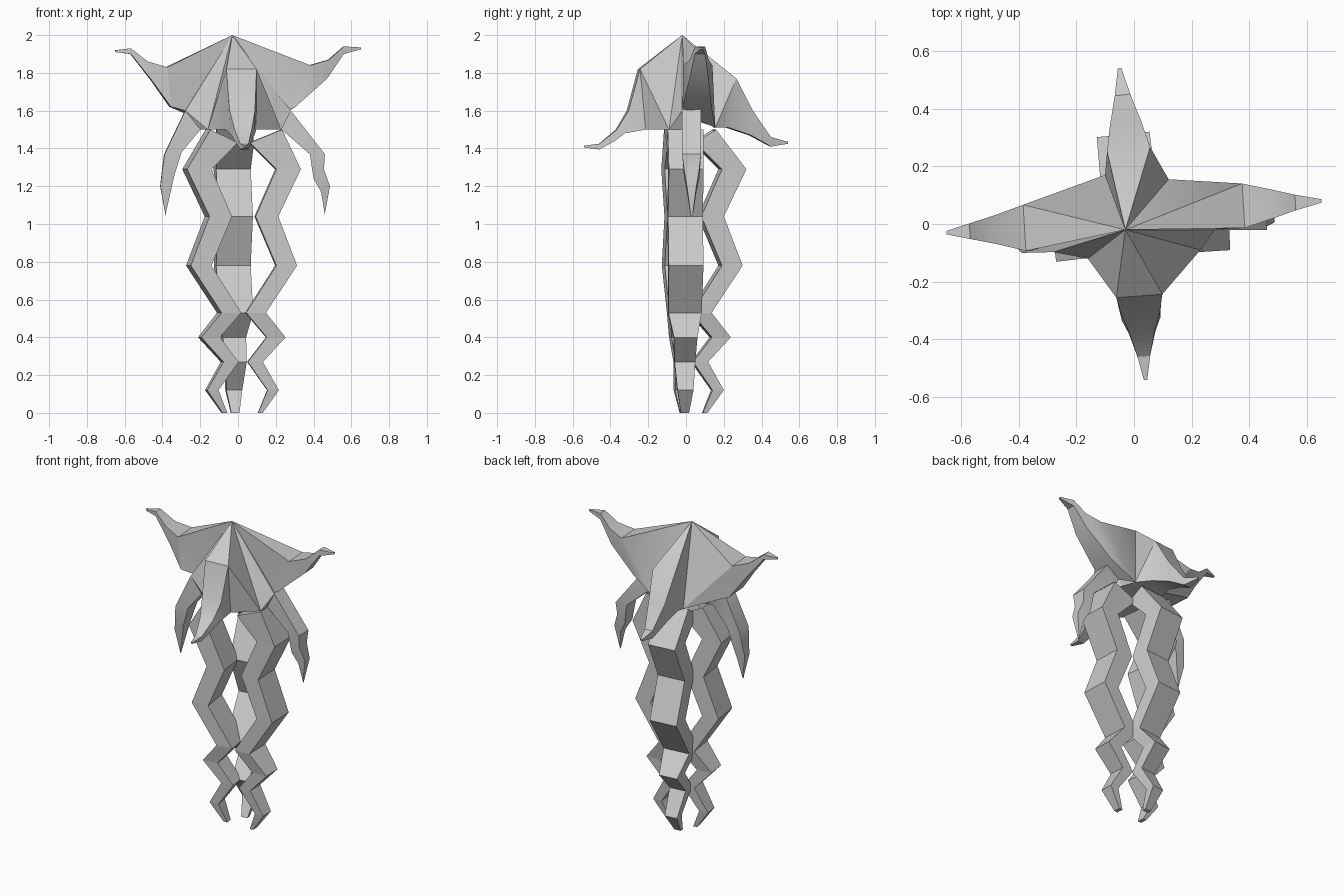
import bpy, bmesh, math
from mathutils import Vector

if "Cube" in bpy.data.objects:
    bpy.data.objects.remove(bpy.data.objects["Cube"])

APEX = Vector((-0.03, -0.02, 2.0))
# low points of the canopy between the spikes
FL, FR = Vector((-0.16, -0.12, 1.5)), Vector((0.23, -0.09, 1.5))
BL, BR = Vector((-0.10, 0.17, 1.51)), Vector((0.12, 0.155, 1.51))


def finish(name, bm, angle):
    bmesh.ops.recalc_face_normals(bm, faces=bm.faces)
    me = bpy.data.meshes.new(name)
    bm.to_mesh(me)
    bm.free()
    ob = bpy.data.objects.new(name, me)
    bpy.context.collection.objects.link(ob)
    if angle:
        bpy.ops.object.select_all(action='DESELECT')
        ob.select_set(True)
        bpy.context.view_layer.objects.active = ob
        bpy.ops.object.shade_smooth_by_angle(angle=math.radians(angle))


def loft(bm, rings):
    for a, b in zip(rings, rings[1:]):
        for i in range(4):
            j = (i + 1) % 4
            bm.faces.new((a[i], a[j], b[j], b[i]))
    bm.faces.new(rings[-1])


def ring(bm, base, out, top, bottom, hw):
    """Four corners: outer pair then inner pair, across the outward direction."""
    side = Vector((-out.y, out.x, 0))
    pts = []
    for (s, z), k in ((top, 1), (top, -1), (bottom, -1), (bottom, 1)):
        pts.append(bm.verts.new(base + out * s + side * hw * k + Vector((0, 0, z))))
    return pts


def spike(name, base, tip, left, right, stations):
    """Canopy arm fanning out from the apex; left/right are its valley points."""
    bm = bmesh.new()
    base = Vector((*base, 0))
    out = (Vector((tip[0], tip[1], 0)) - base)
    length = out.length
    out.normalize()
    rings = [ring(bm, base, out, (a, b), (c, d), w) for a, b, c, d, w in stations]
    rings.append(ring(bm, base, out, (length, tip[2] + .005), (length, tip[2] - .005), .006))
    loft(bm, rings)
    a, l, r = (bm.verts.new(p) for p in (APEX, left, right))
    tl, tr, br, bl = rings[0]
    for f in ((a, tl, tr), (a, l, tl), (l, bl, tl), (a, tr, r), (r, tr, br), (l, r, br, bl)):
        bm.faces.new(f)
    finish(name, bm, 32)


spike("front_spike", (0, 0), (0.04, -0.54, 1.41), FR, FL,
      [(.25, 1.82, .22, 1.5, .08), (.31, 1.6, .33, 1.48, .067),
       (.37, 1.5, .38, 1.44, .045), (.46, 1.425, .46, 1.395, .022)])
spike("back_spike", (.01, 0), (-0.05, 0.54, 1.43), BL, BR,
      [(.26, 1.77, .22, 1.51, .075), (.35, 1.6, .34, 1.47, .055),
       (.45, 1.46, .45, 1.41, .027)])
spike("right_horn", (0, .04), (0.65, 0.08, 1.93), BR, Vector((.22, -.01, 1.58)),
      [(.38, 1.84, .30, 1.62, .077), (.48, 1.87, .47, 1.77, .05),
       (.56, 1.94, .56, 1.9, .027)])
spike("left_horn", (0, .01), (-0.65, -0.03, 1.915), Vector((-.16, -.03, 1.57)), BL,
      [(.38, 1.83, .36, 1.62, .08), (.48, 1.86, .46, 1.76, .05),
       (.57, 1.93, .57, 1.9, .027)])
spike("right_arm", (0, .03), (0.46, 0.03, 1.05), Vector((.2, .08, 1.51)), FR,
      [(.28, 1.6, .23, 1.5, .05), (.46, 1.37, .38, 1.37, .05), (.455, 1.29, .40, 1.24, .04),
       (.487, 1.2, .44, 1.17, .025)])
spike("left_arm", (0, -.04), (-0.385, -0.05, 1.05), FL, Vector((-.16, .03, 1.51)),
      [(.28, 1.6, .2, 1.5, .05), (.39, 1.37, .30, 1.38, .05), (.40, 1.3, .34, 1.25, .04),
       (.412, 1.2, .355, 1.18, .025)])

# underside of the canopy
bm = bmesh.new()
bm.faces.new([bm.verts.new(p) for p in (FL, BL, BR, FR)])
finish("canopy_underside", bm, 0)

# zigzag legs: height, outer reach, inner reach, half width
LEG = [(1.29, .33, .20, .092), (1.04, .21, .09, .092), (.78, .31, .20, .092),
       (.53, .145, .04, .088), (.40, .25, .15, .062), (.27, .13, .05, .055),
       (.12, .215, .155, .042), (0, .13, .105, .022)]


def leg(name, base, degrees, shift, top_reach):
    bm = bmesh.new()
    out = Vector((math.cos(math.radians(degrees)), math.sin(math.radians(degrees)), 0))
    base = Vector((*base, 0)) - out * shift
    rings = [ring(bm, base, out, (top_reach + shift, 1.5), (.06, 1.43), .095)]
    rings += [ring(bm, base, out, (o, z), (i, z), w) for z, o, i, w in LEG]
    loft(bm, rings)
    finish(name, bm, 0)


leg("right_leg", (0, -.01), 2, 0, .23)
leg("left_leg", (0, 0), 188, .045, .16)
leg("back_leg", (-.005, 0), 96, .018, .15)
